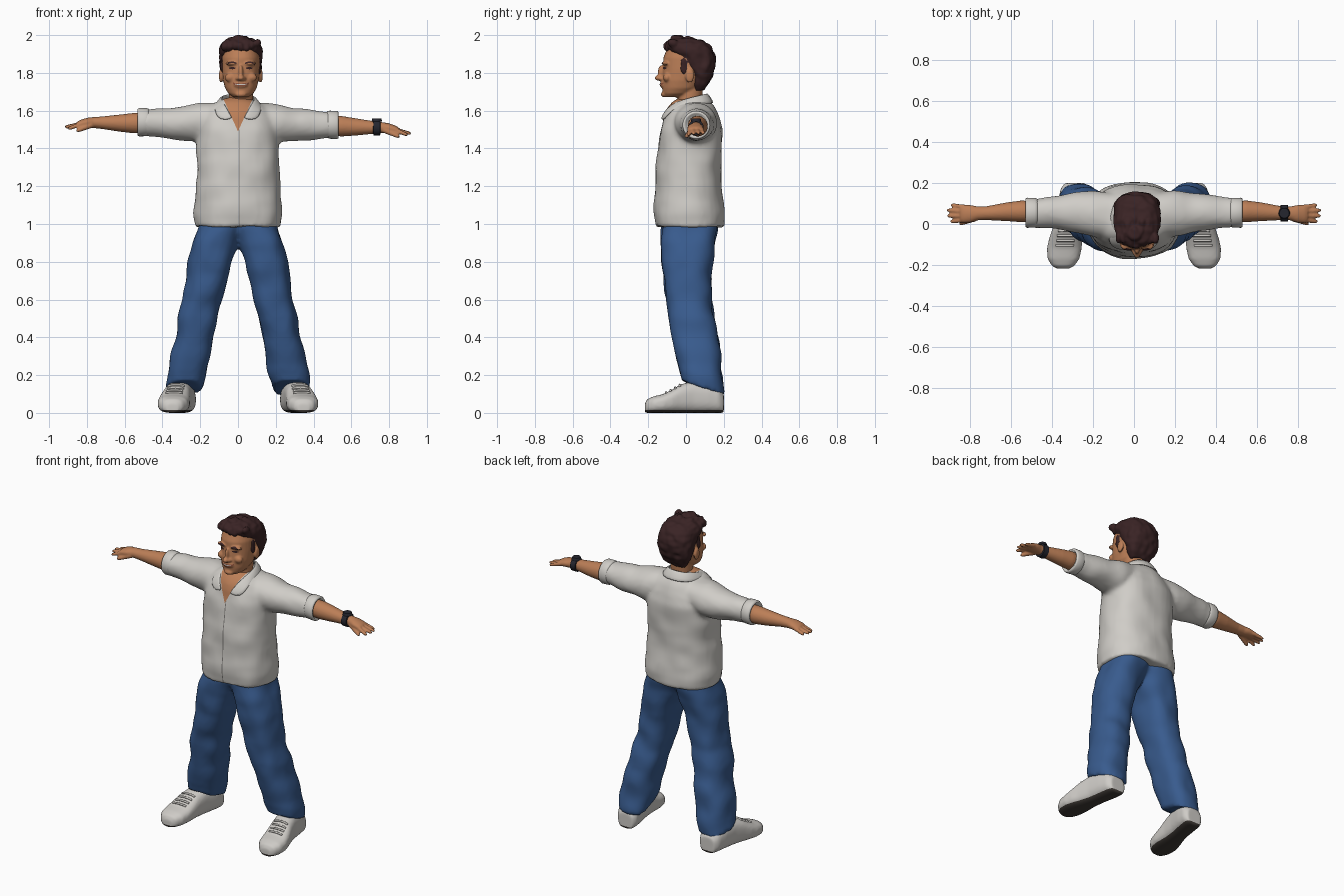
import bpy, bmesh, math, random
from mathutils import Vector, noise, Matrix
from mathutils.bvhtree import BVHTree

if "Cube" in bpy.data.objects:
    bpy.data.objects.remove(bpy.data.objects["Cube"])

random.seed(4)
V = Vector


def material(name, rgb):
    m = bpy.data.materials.new(name)
    m.diffuse_color = (*rgb, 1)
    m.use_nodes = True
    m.node_tree.nodes["Principled BSDF"].inputs["Base Color"].default_value = m.diffuse_color
    return m


SHIRT = material("off_white_cloth", (0.63, 0.61, 0.575))
SKIN = material("tan_skin", (0.50, 0.21, 0.095))
DENIM = material("blue_denim", (0.04, 0.105, 0.27))
HAIR = material("dark_brown_hair", (0.042, 0.017, 0.018))
SHOE = material("off_white_leather", (0.62, 0.60, 0.57))
SOLE = material("dark_sole", (0.05, 0.042, 0.036))
WATCH = material("black_watch", (0.018, 0.019, 0.028))
LIP = material("lip_brown", (0.27, 0.085, 0.045))
SEAM = material("seam_grey", (0.2, 0.19, 0.18))


def ring(c, u, v, p=2.0, n=32):
    """Superellipse ring around c spanned by u and v."""
    out = []
    for i in range(n):
        a = 2 * math.pi * i / n
        ca, sa = math.cos(a), math.sin(a)
        out.append(V(c) + V(u) * math.copysign(abs(ca) ** (2 / p), ca)
                   + V(v) * math.copysign(abs(sa) ** (2 / p), sa))
    return out


def zring(z, x0, x1, y0, y1, p=2.0, tilt=0.0):
    h = (y1 - y0) / 2
    return ring(((x0 + x1) / 2, (y0 + y1) / 2, z), ((x1 - x0) / 2, 0, 0), (0, h, -tilt * h), p)


def xring(x, y, z, ry, rz, p=2.0):
    return ring((x, y, z), (0, ry, 0), (0, 0, rz), p)


def loft(bm, rings):
    rows = [[bm.verts.new(p) for p in r] for r in rings]
    n = len(rows[0])
    for a, b in zip(rows, rows[1:]):
        for i in range(n):
            bm.faces.new((a[i], a[(i + 1) % n], b[(i + 1) % n], b[i]))
    bm.faces.new(rows[0][::-1])
    bm.faces.new(rows[-1])


def ball(bm, c, r):
    bmesh.ops.create_icosphere(bm, subdivisions=3, radius=1,
                               matrix=Matrix.Translation(c) @ Matrix.Diagonal((*r, 1)))


def tube(bm, a, b, ra, rb):
    """Tapered round finger from a to b."""
    a, b = V(a), V(b)
    d = (b - a).normalized()
    u = d.cross(V((0, 0, 1))).normalized()
    w = d.cross(u)
    loft(bm, [ring(a, u * ra, w * ra), ring(a.lerp(b, .85), u * rb, w * rb),
              ring(b, u * rb * .55, w * rb * .55)])


def finish(name, bm, mats, voxel=0, smooth=4, amp=0, freq=9):
    """Make the object; with a voxel size, fuse the pieces into one skin and add folds."""
    bmesh.ops.recalc_face_normals(bm, faces=bm.faces)
    me = bpy.data.meshes.new(name)
    bm.to_mesh(me)
    bm.free()
    ob = bpy.data.objects.new(name, me)
    bpy.context.collection.objects.link(ob)
    if voxel:
        r = ob.modifiers.new("fuse", 'REMESH')
        r.mode, r.voxel_size = 'VOXEL', voxel
        s = ob.modifiers.new("relax", 'SMOOTH')
        s.factor, s.iterations = 0.5, smooth
        dg = bpy.context.evaluated_depsgraph_get()
        ob.data = bpy.data.meshes.new_from_object(ob.evaluated_get(dg))
        ob.modifiers.clear()
        me = ob.data
        me.name = name
        if amp:
            nor = [v.normal.copy() for v in me.vertices]
            for v, nn in zip(me.vertices, nor):
                v.co += nn * amp * noise.noise(v.co * freq)
    me.materials.clear()
    for m in mats:
        me.materials.append(m)
    for p in me.polygons:
        p.use_smooth = True
    return ob


def paint(ob, planes, rule):
    """Cut the mesh along planes, then pick each face's material by rule."""
    bm = bmesh.new()
    bm.from_mesh(ob.data)
    for co, no in planes:
        bmesh.ops.bisect_plane(bm, geom=bm.verts[:] + bm.edges[:] + bm.faces[:],
                               plane_co=co, plane_no=no, dist=1e-5)
    for f in bm.faces:
        f.material_index = rule(f.calc_center_median())
    bm.to_mesh(ob.data)
    bm.free()


def tree(ob):
    bm = bmesh.new()
    bm.from_mesh(ob.data)
    t = BVHTree.FromBMesh(bm)
    bm.free()
    return t


def front_y(t, x, z):
    hit = t.ray_cast(V((x, -2, z)), V((0, 1, 0)))[0]
    return hit.y if hit else 0.0


def drop(s, x):
    """The watch arm hangs a little lower."""
    return -0.05 * max(0, x - .3) if s > 0 else 0.004


# shirt: torso and sleeves fused, with an open neck and a front seam
bm = bmesh.new()
loft(bm, [zring(z, -w, w, a, b, 2.3) for z, w, a, b in (
    (.985, .225, -.165, .205), (1.05, .234, -.17, .207), (1.2, .224, -.164, .19),
    (1.3, .217, -.157, .187), (1.4, .22, -.15, .192), (1.5, .217, -.134, .194),
    (1.56, .2, -.12, .18), (1.61, .16, -.1, .152), (1.65, .1, -.075, .125), (1.67, .06, -.04, .09))])
for s in (-1, 1):
    loft(bm, [xring(s * x, y, z + drop(s, x), ry, rz) for x, y, z, ry, rz in (
        (.06, .04, 1.56, .1, .07), (.12, .045, 1.55, .11, .09), (.2, .05, 1.533, .112, .104),
        (.28, .055, 1.53, .098, .09), (.4, .055, 1.532, .08, .079), (.5, .055, 1.535, .068, .067))])
shirt = finish("shirt", bm, [SHIRT, SKIN, SEAM], .013, 6, .009, 9)
K = .45
paint(shirt, [((0, 0, 1.49), (1, 0, -K)), ((0, 0, 1.49), (1, 0, K)),
              ((.004, 0, 0), (1, 0, 0)), ((.009, 0, 0), (1, 0, 0))],
      lambda c: 1 if c.y < .03 and abs(c.x) < K * (c.z - 1.49)
      else 2 if c.y < 0 and .004 < c.x < .009 and c.z < 1.5 else 0)
shirt_tree = tree(shirt)

# folded collar with pointed ends
half = [((0, .112, 1.692), (0, .15, 1.64)), ((.055, .1, 1.688), (.085, .128, 1.637)),
        ((.085, .05, 1.676), (.122, .05, 1.632)), ((.087, -.01, 1.66), (.125, -.03, 1.615)),
        ((.07, -.06, 1.635), (.12, -.075, 1.585)), ((.048, -.09, 1.595), (.1, -.1, 1.55)),
        ((.03, -.1, 1.56), (.045, -.1, 1.553))]
cols = [tuple(V((-p[0], p[1], p[2])) for p in c) for c in half[:0:-1]] + [tuple(map(V, c)) for c in half]
bm = bmesh.new()
rows = []
for top, low in cols:
    mid = top.lerp(low, .5) + V((0, 0, .004))
    for p in (top, mid, low):
        if p.y < -.02:
            p.y = min(p.y, front_y(shirt_tree, p.x, p.z) - .01)
    rows.append([bm.verts.new(p) for p in (top, mid, low)])
for a, b in zip(rows, rows[1:]):
    for i in range(2):
        bm.faces.new((a[i], a[i + 1], b[i + 1], b[i]))
collar = finish("collar", bm, [SHIRT])
m = collar.modifiers.new("thickness", 'SOLIDIFY')
m.thickness, m.offset = .012, 0
m = collar.modifiers.new("round", 'SUBSURF')
m.levels = m.render_levels = 1

# rolled cuffs, forearms with hands
for s, side in ((-1, "left"), (1, "right")):
    bm = bmesh.new()
    loft(bm, [xring(s * x, .055, 1.535 + drop(s, x), r * .98, r) for x, r in (
        (.468, .06), (.474, .071), (.485, .074), (.522, .075), (.532, .07), (.532, .062), (.515, .055))])
    finish(side + "_cuff", bm, [SHIRT])
    bm = bmesh.new()
    loft(bm, [xring(s * x, y, z + drop(s, x), ry, rz) for x, y, z, ry, rz in (
        (.47, .06, 1.53, .05, .053), (.55, .062, 1.53, .053, .054), (.62, .06, 1.53, .046, .046),
        (.72, .053, 1.532, .034, .033), (.765, .052, 1.533, .034, .029), (.80, .05, 1.532, .043, .026),
        (.835, .05, 1.527, .044, .02), (.85, .05, 1.525, .038, .014))])
    for y0, y1, x1, z1 in ((.082, .093, .897, 1.508), (.061, .068, .917, 1.51),
                           (.04, .04, .915, 1.508), (.02, .012, .9, 1.5)):
        tube(bm, (s * .825, y0, 1.526 + drop(s, .82)), (s * x1, y1, z1 + drop(s, x1)), .0125, .0095)
    tube(bm, (s * .775, .03, 1.522 + drop(s, .77)), (s * .855, .0, 1.488 + drop(s, .85)), .017, .011)
    finish(side + "_arm", bm, [SKIN], .0055, 3)

# wrist watch
bm = bmesh.new()
wz = 1.532 + drop(1, .735)
loft(bm, [xring(x, .053, wz, r, r) for x, r in ((.716, .034), (.718, .041), (.752, .041), (.754, .034))])
bmesh.ops.create_cone(bm, cap_ends=True, segments=24, radius1=.028, radius2=.024, depth=.016,
                      matrix=Matrix.Translation((.735, .053, wz + .041)))
watch = finish("watch", bm, [WATCH])

# jeans: two legs fused at the hips
bm = bmesh.new()
for s in (-1, 1):
    loft(bm, [zring(z, *sorted((s * i, s * o)), a, b, 2.4, t) for z, i, o, a, b, t in (
        (1.03, -.04, .205, -.12, .165, 0), (.97, -.04, .218, -.13, .168, 0), (.91, -.01, .238, -.132, .155, 0),
        (.8, .035, .262, -.132, .142, 0), (.7, .06, .275, -.122, .135, 0), (.6, .086, .292, -.108, .137, 0),
        (.5, .107, .318, -.092, .152, 0), (.4, .128, .333, -.075, .172, 0), (.3, .148, .354, -.055, .184, .08),
        (.2, .165, .378, -.042, .194, .2), (.13, .185, .378, -.03, .2, .33))])
jeans = finish("jeans", bm, [DENIM], .013, 6, .014, 8)

# shoes with dark undersides and laces
for s, side in ((-1, "left"), (1, "right")):
    bm = bmesh.new()
    loft(bm, [ring((s * x, y, h / 2), (s * w, 0, 0), (0, 0, h / 2), 2.7) for y, x, w, h in (
        (-.218, .347, .03, .05), (-.205, .347, .055, .073), (-.17, .345, .078, .088), (-.12, .341, .085, .1),
        (-.07, .334, .081, .125), (-.03, .326, .075, .15), (.04, .312, .07, .17), (.12, .298, .072, .16),
        (.175, .29, .068, .135), (.2, .288, .05, .1))])
    shoe = finish(side + "_shoe", bm, [SHOE, SOLE], .009, 3)
    paint(shoe, [((0, 0, .016), (0, 0, 1))], lambda c: 1 if c.z < .016 else 0)
    st = tree(shoe)
    for k in range(4):
        y, x = -.105 + k * .024, s * (.339 - k * .004)
        bm = bmesh.new()
        path = []
        for i in range(7):
            px = x + (i - 3) * .015
            hit = st.ray_cast(V((px, y, 1)), V((0, 0, -1)))[0]
            path.append(V((px, y, (hit.z if hit else .1) + .002)))
        loft(bm, [ring(p, (0, .006, 0), (0, 0, .006), n=8) for p in path])
        finish(f"{side}_lace_{k + 1}", bm, [SHOE])

# head: skull, jaw, neck, nose, brow, chin and ears fused
C = .015
bm = bmesh.new()
loft(bm, [zring(z, C - w, C + w, a, b, 2.2) for z, w, a, b in (
    (1.672, .04, -.113, -.02), (1.69, .066, -.123, .03), (1.72, .084, -.126, .07), (1.76, .094, -.127, .095),
    (1.82, .1, -.122, .125), (1.88, .1, -.12, .13), (1.93, .09, -.1, .115), (1.97, .05, -.06, .08))])
loft(bm, [zring(z, C - w, C + w, a, b) for z, w, a, b in (
    (1.58, .075, -.06, .09), (1.64, .064, -.045, .083), (1.72, .064, -.045, .09))])
ball(bm, (C, -.142, 1.773), (.019, .024, .015))
ball(bm, (C, -.128, 1.803), (.012, .022, .04))
ball(bm, (C, -.115, 1.686), (.03, .018, .016))
ball(bm, (C, -.125, 1.738), (.036, .012, .018))
for s in (-1, 1):
    ball(bm, (C + s * .017, -.131, 1.77), (.011, .014, .01))
    ball(bm, (C + s * .045, -.108, 1.85), (.038, .02, .011))
    ball(bm, (C + s * .055, -.1, 1.775), (.03, .021, .024))
    ball(bm, (C + s * .105, .02, 1.785), (.011, .024, .038))
head = finish("head", bm, [SKIN], .006, 3)
head_tree = tree(head)


def plate(name, mat, pts):
    """Thin strip laid on the face; pts are (x, low z, high z)."""
    bm = bmesh.new()
    rows = [[bm.verts.new((C + x, front_y(head_tree, C + x, z) - .003, z))
             for z in (a, (a + b) / 2, b)] for x, a, b in pts]
    for p, q in zip(rows, rows[1:]):
        for i in range(2):
            bm.faces.new((p[i], q[i], q[i + 1], p[i + 1]))
    finish(name, bm, [mat])


# face details
for s, side in ((-1, "left"), (1, "right")):
    plate(side + "_eyebrow", HAIR, [(s * x, z - .004, z + .004) for x, z in (
        (.022, 1.85), (.035, 1.855), (.05, 1.857), (.064, 1.852), (.074, 1.845)[:2])])
    plate(side + "_eye", HAIR, [(s * x, 1.824 - h, 1.826 + h) for x, h in (
        (.028, .001), (.036, .004), (.045, .005), (.054, .004), (.062, .001))])
plate("lips", LIP, [(x / 1000, 1.727 + 8 * (x / 1000) ** 2, 1.745 + 2 * (x / 1000) ** 2)
                    for x in range(-42, 43, 7)])
plate_x = range(-30, 31, 6)
C_teeth = [(x / 1000, 1.735 + 5 * (x / 1000) ** 2, 1.741 + 2 * (x / 1000) ** 2) for x in plate_x]
front = head_tree
plate("teeth", SHIRT, C_teeth)
bpy.data.objects["teeth"].location.y = -.0015

# hair: cap, sideburns and tousled locks
bm = bmesh.new()
loft(bm, [zring(z, C - w, C + w, a, b, 2.5) for z, w, a, b in (
    (1.705, .058, .04, .092), (1.74, .083, .035, .118), (1.78, .104, .034, .14), (1.82, .111, .005, .152),
    (1.87, .114, -.035, .157), (1.905, .115, -.075, .15), (1.93, .112, -.105, .138), (1.955, .1, -.11, .115),
    (1.975, .075, -.09, .08), (1.985, .04, -.06, .03))])
for s in (-1, 1):
    ball(bm, (C + s * .094, -.008, 1.84), (.013, .022, .05))
for i in range(7):
    x = (i - 3) * .029
    ball(bm, (C + x, -.098 + abs(x) * .35, 1.945 + random.uniform(-.008, .012)), (.021, .026, .026))
for i in range(22):
    x, y = random.uniform(-.075, .075), random.uniform(-.075, .08)
    z = 1.981 - 3.2 * x * x - 3 * max(0, y) ** 2 - .02 * max(0, y) / .08
    ball(bm, (C + x, y, z), (.017, .026, .017))
ball(bm, (C - .01, -.05, 1.985), (.03, .035, .018))
finish("hair", bm, [HAIR], .006, 2, .007, 28)

# crisp edges on the small hard parts
bpy.ops.object.select_all(action='DESELECT')
watch.select_set(True)
bpy.context.view_layer.objects.active = watch
bpy.ops.object.shade_smooth_by_angle(angle=math.radians(35))
